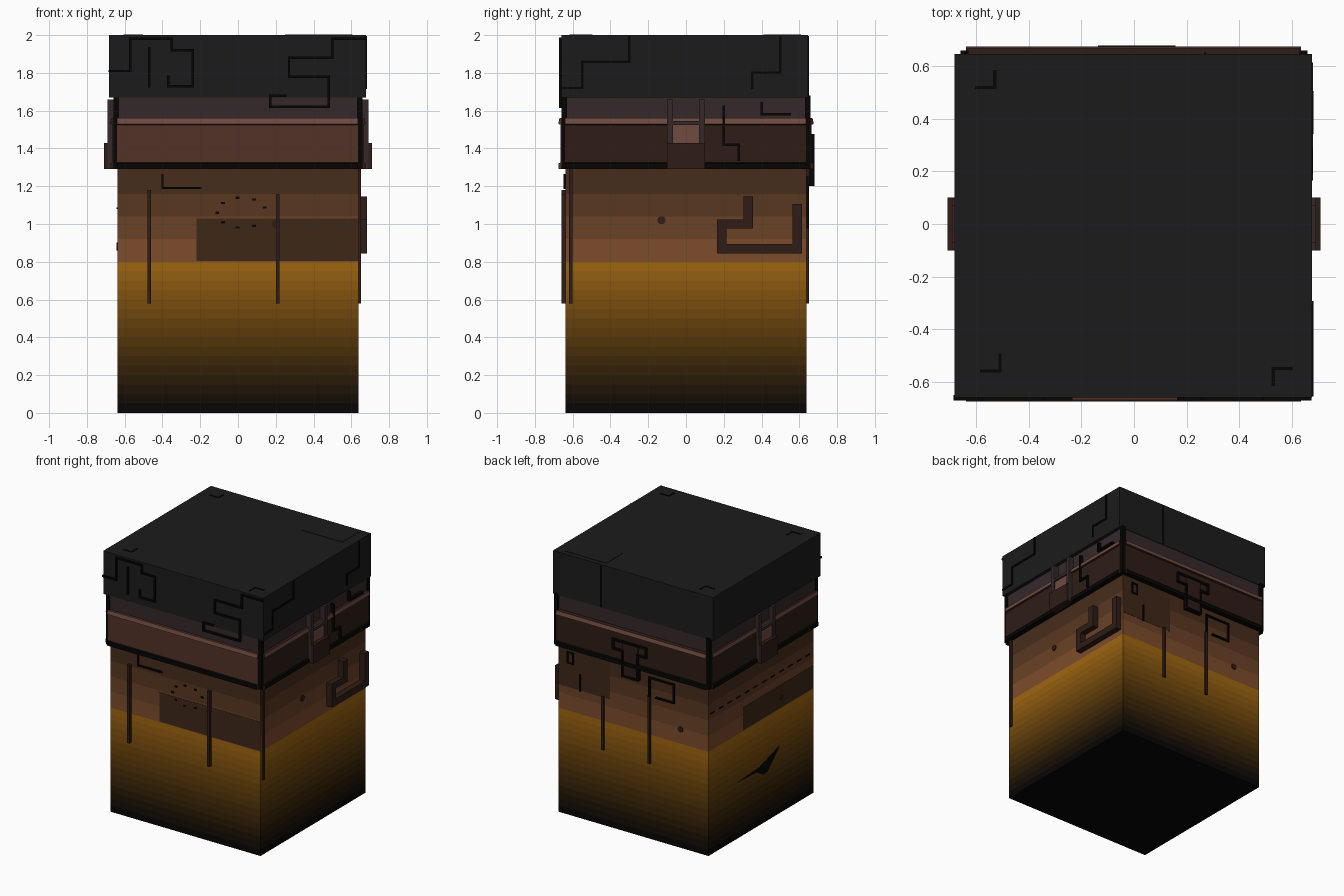
import bpy, bmesh, math
from mathutils import Vector

if "Cube" in bpy.data.objects:
    bpy.data.objects.remove(bpy.data.objects["Cube"])

def mat(name, r, g, b):
    m = bpy.data.materials.new(name)
    m.diffuse_color = [((c / 255) ** 2.2) for c in (r, g, b)] + [1]
    m.use_nodes = True
    m.node_tree.nodes["Principled BSDF"].inputs["Base Color"].default_value = m.diffuse_color
    return m

def lerp(a, b, t):
    return [x + (y - x) * t for x, y in zip(a, b)]

DARK = mat("charcoal", 33, 33, 33)
BLACK = mat("black", 14, 13, 12)
BROWN = mat("brown", 84, 54, 44)
DEEP = mat("deep_brown", 50, 34, 28)
LIGHT = mat("light_brown", 112, 76, 66)
PLUM = mat("plum_brown", 56, 44, 46)
SHADE = mat("shade_brown", 64, 43, 29)

# Maps side coordinates (u across, v up, d out from the centre) to space
MAP = {"front": lambda u, v, d: (u, -d, v), "back": lambda u, v, d: (u, d, v),
       "right": lambda u, v, d: (d, u, v), "left": lambda u, v, d: (-d, u, v),
       "top": lambda u, v, d: (u, v, d)}

def finish(name, bm, *mats):
    bmesh.ops.recalc_face_normals(bm, faces=bm.faces)
    me = bpy.data.meshes.new(name)
    bm.to_mesh(me)
    bm.free()
    for m in mats:
        me.materials.append(m)
    ob = bpy.data.objects.new(name, me)
    bpy.context.collection.objects.link(ob)
    return ob

def add_prism(bm, side, pts, d0, d1):
    a, b = [[bm.verts.new(MAP[side](u, v, d)) for u, v in pts] for d in (d0, d1)]
    bm.faces.new(a)
    bm.faces.new(b)
    for i in range(len(pts)):
        j = (i + 1) % len(pts)
        bm.faces.new((a[i], a[j], b[j], b[i]))

def rect(u0, u1, v0, v1):
    return [(u0, v0), (u1, v0), (u1, v1), (u0, v1)]

def slab(name, side, u0, u1, v0, v1, d0, d1, m):
    bm = bmesh.new()
    add_prism(bm, side, rect(u0, u1, v0, v1), d0, d1)
    return finish(name, bm, m)

def trace(name, side, pts, w, d0, d1, m=BLACK):
    """Raised right-angled line made of one bar per segment."""
    bm = bmesh.new()
    h = w / 2
    for (a, b), (c, e) in zip(pts, pts[1:]):
        add_prism(bm, side, rect(min(a, c) - h, max(a, c) + h, min(b, e) - h, max(b, e) + h), d0, d1)
    return finish(name, bm, m)

# Main pillar: square column with a gold fade below and brown above
H = 0.637
levels = [i * 0.05 for i in range(16)] + [0.8, 0.92, 1.04, 1.16, 1.29, 1.68]
bm = bmesh.new()
rings = [[bm.verts.new((x * H, y * H, z)) for x, y in ((-1, -1), (1, -1), (1, 1), (-1, 1))] for z in levels]
mats = [BLACK]
bm.faces.new(rings[0])
bm.faces.new(rings[-1])
for k in range(len(levels) - 1):
    z = (levels[k] + levels[k + 1]) / 2
    if z < 0.8:
        rgb = lerp((12, 11, 11), (162, 104, 24), z / 0.8)
    else:
        rgb = lerp((132, 82, 50), (62, 42, 30), min((z - 0.8) / 0.5, 1))
    mats.append(mat("pillar_shade_%d" % k, *rgb))
    for i in range(4):
        j = (i + 1) % 4
        bm.faces.new((rings[k][i], rings[k][j], rings[k + 1][j], rings[k + 1][i])).material_index = k + 1
finish("pillar", bm, *mats)

# Cap block, with the neck under it
bm = bmesh.new()
add_prism(bm, "top", rect(-0.683, 0.677, -0.66, 0.647), 1.67, 2.0)
finish("cap", bm, DARK)
bm = bmesh.new()
add_prism(bm, "top", rect(-0.655, 0.65, -0.655, 0.642), 1.54, 1.68)
finish("neck", bm, PLUM)
slab("cap_top_panel", "top", 0.25, 0.6, 0.41, 0.61, 1.99, 2.003, DARK)

# Band around the pillar: plate between two rails, one per side
profile = [(0.62, 1.29), (0.676, 1.29), (0.676, 1.32), (0.664, 1.325),
           (0.664, 1.525), (0.676, 1.53), (0.67, 1.56), (0.62, 1.565)]
for side in ("front", "back", "right", "left"):
    bm = bmesh.new()
    ends = [[bm.verts.new(MAP[side](u, z, d)) for d, z in profile] for u in (-0.64, 0.635)]
    bm.faces.new(ends[0])
    bm.faces.new(ends[1])
    n = len(profile)
    for i in range(n):
        f = bm.faces.new((ends[0][i], ends[0][(i + 1) % n], ends[1][(i + 1) % n], ends[1][i]))
        f.material_index = {0: 1, 1: 1, 2: 1, 5: 2}.get(i, 0)
    finish(side + "_band", bm, BROWN if side == "front" else DEEP, BLACK, LIGHT)

# Corner posts closing the band ends
for sx in (-1, 1):
    for sy in (-1, 1):
        x, y = sx * 0.645, sy * 0.645
        slab("corner_post", "top", x - 0.015, x + 0.015, y - 0.015, y + 0.015, 1.29, 1.68, BLACK)

# Clasps on the left and right of the band
for side in ("left", "right"):
    for u in (-0.085, 0.085):
        slab(side + "_clasp_rail", side, u - 0.015, u + 0.015, 1.29, 1.66, 0.63, 0.692, PLUM)
    slab(side + "_clasp_plate", side, -0.07, 0.07, 1.43, 1.53, 0.63, 0.68, LIGHT)
    slab(side + "_clasp_bar", side, -0.07, 0.07, 1.525, 1.545, 0.63, 0.692, PLUM)
    slab(side + "_clasp_block", side, -0.1, 0.1, 1.29, 1.43, 0.63, 0.71, DEEP)

# Flush darker panels on the pillar
slab("front_panel", "front", -0.22, 0.635, 0.805, 1.03, 0.63, 0.639, SHADE)
slab("back_panel", "back", 0.2, 0.635, 0.98, 1.29, 0.63, 0.639, SHADE)
slab("left_panel", "left", -0.635, 0.22, 0.805, 0.98, 0.63, 0.639, SHADE)

# Hanging strips
for side, u, top, d in (("front", -0.47, 1.18, 0.66), ("front", 0.21, 1.16, 0.66), ("right", -0.61, 1.3, 0.65),
                        ("back", 0.256, 0.99, 0.65), ("back", -0.137, 1.1, 0.65)):
    slab(side + "_strip", side, u - 0.01, u + 0.01, 0.58, top, 0.63, d, DEEP)

# Thick hook relief on the right side
trace("right_hook", "right", [(0.33, 1.12), (0.33, 1.0), (0.19, 1.0), (0.19, 0.87), (0.59, 0.87), (0.59, 1.08)],
      0.05, 0.63, 0.682, DEEP)

# Raised line work on the cap
C = 0.013
trace("cap_front_lines_a", "front", [(-0.68, 1.81), (-0.57, 1.81), (-0.57, 1.98), (-0.35, 1.98), (-0.35, 1.92),
                                     (-0.24, 1.92), (-0.24, 1.73), (-0.37, 1.73), (-0.37, 1.78)], C, 0.65, 0.672)
trace("cap_front_lines_b", "front", [(-0.47, 1.93), (-0.47, 1.73)], C, 0.65, 0.672)
trace("cap_front_lines_c", "front", [(0.25, 1.68), (0.17, 1.68), (0.17, 1.62), (0.48, 1.62), (0.48, 1.78),
                                     (0.27, 1.78), (0.27, 1.88), (0.5, 1.88), (0.5, 1.98), (0.67, 1.98)], C, 0.64, 0.672)
trace("cap_right_lines", "right", [(-0.65, 1.72), (-0.55, 1.72), (-0.55, 1.86), (-0.3, 1.86), (-0.3, 1.99)], C, 0.66, 0.684)
trace("cap_right_lines_b", "right", [(0.5, 1.99), (0.5, 1.8), (0.35, 1.8), (0.35, 1.72)], C, 0.66, 0.684)
trace("cap_back_line", "back", [(0.27, 1.99), (0.27, 1.68)], 0.008, 0.63, 0.652)
for u, v, s in ((-0.6, 0.52, 1), (0.6, -0.55, -1), (-0.58, -0.56, 1)):
    trace("cap_top_lines", "top", [(u, v), (u + s * 0.07, v), (u + s * 0.07, v + s * 0.06)], 0.012, 1.99, 2.003)

# Line work on the neck and band of the right side
trace("right_band_lines", "right", [(0.2, 1.62), (0.2, 1.42), (0.28, 1.42), (0.28, 1.34)], C, 0.64, 0.68)
trace("right_neck_lines", "right", [(0.4, 1.64), (0.4, 1.58), (0.55, 1.58)], C, 0.64, 0.676)

# Stepped tee relief across the back band
trace("back_tee", "back", [(0.15, 1.4), (0.15, 1.47), (-0.13, 1.47), (-0.13, 1.4), (-0.06, 1.4), (-0.06, 1.21),
                           (0.07, 1.21), (0.07, 1.4), (0.15, 1.4)], 0.015, 0.65, 0.68)
slab("back_tee_plate", "back", -0.06, 0.07, 1.21, 1.47, 0.63, 0.672, DEEP)

# Fine line work on the pillar
trace("back_square", "back", [(-0.14, 1.1), (-0.14, 1.24), (-0.345, 1.24), (-0.345, 1.1), (-0.2, 1.1)], C, 0.63, 0.65)
trace("back_small_frame", "back", [(0.51, 1.17), (0.51, 1.25), (0.555, 1.25), (0.555, 1.17), (0.51, 1.17)], 0.01, 0.63, 0.648)
trace("back_short_line", "back", [(0.45, 1.1), (0.45, 0.98)], 0.01, 0.63, 0.648)
trace("front_line", "front", [(-0.4, 1.26), (-0.4, 1.19), (-0.2, 1.19)], 0.012, 0.63, 0.648)
bm = bmesh.new()
for i in range(12):
    u = -0.59 + i * 0.105
    add_prism(bm, "left", rect(u, u + 0.05, 1.08, 1.088), 0.63, 0.642)
finish("left_dashes", bm, BLACK)

# Small ring studs and an arc of dots
for side, u, v in (("right", -0.13, 1.02), ("back", -0.4, 0.91), ("front", 0.2, 1.0), ("left", -0.25, 0.88)):
    bm = bmesh.new()
    add_prism(bm, side, [(u + 0.022 * math.cos(a * math.pi / 5), v + 0.022 * math.sin(a * math.pi / 5))
                         for a in range(10)], 0.63, 0.644)
    finish(side + "_stud", bm, DEEP)
bm = bmesh.new()
for i in range(8):
    a = math.radians(20 + i * 40)
    u, v = 0.02 + 0.13 * math.cos(a), 1.06 + 0.08 * math.sin(a)
    add_prism(bm, "front", rect(u - 0.01, u + 0.01, v - 0.006, v + 0.006), 0.63, 0.644)
finish("front_dots", bm, BLACK)

# Dark gash low on the left side
bm = bmesh.new()
add_prism(bm, "left", [(0.28, 0.43), (0.02, 0.446), (-0.23, 0.52), (-0.08, 0.377), (-0.03, 0.37), (0.055, 0.42)], 0.63, 0.639)
finish("left_gash", bm, BLACK)
